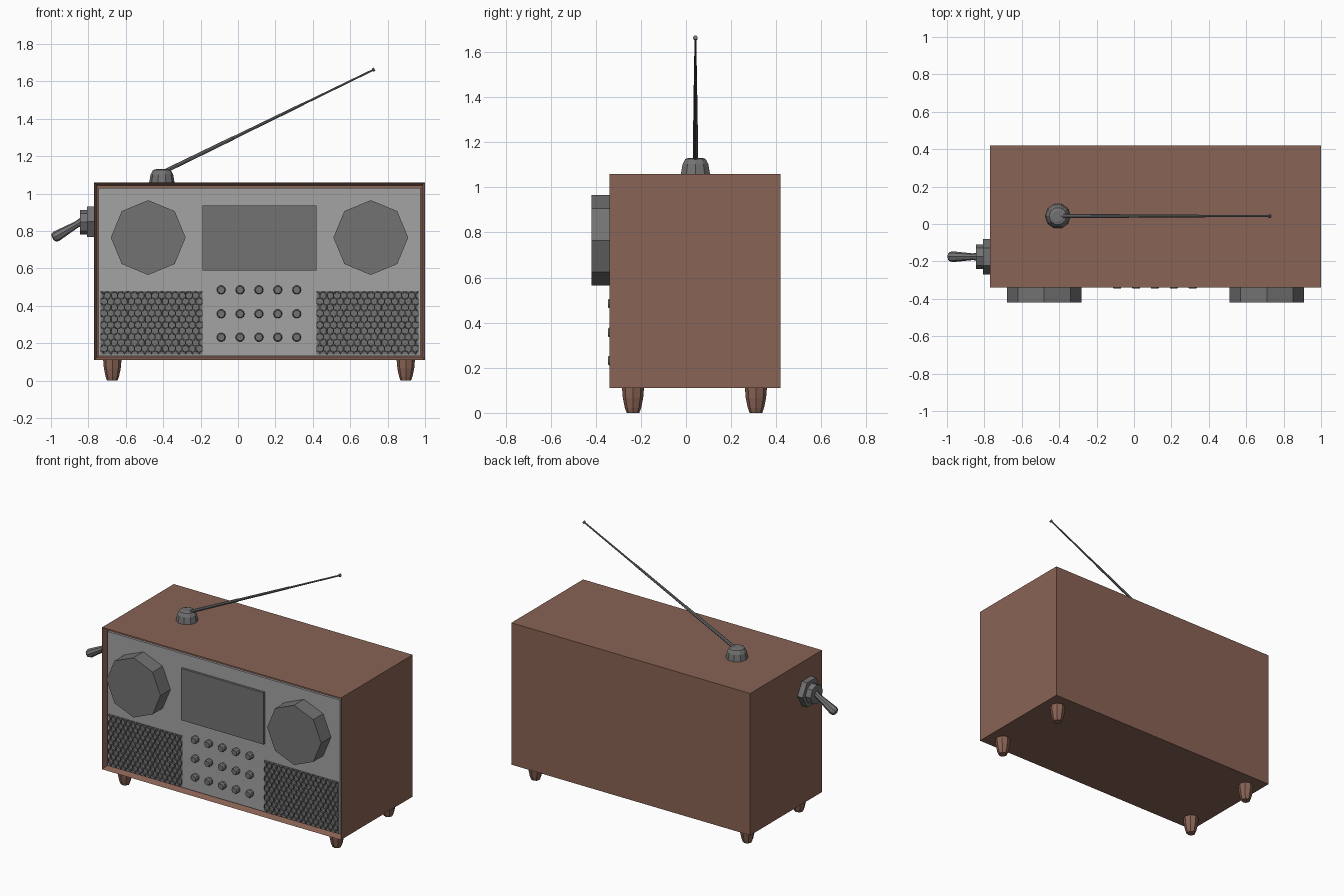
import bpy, bmesh, math
from mathutils import Vector, Matrix

if "Cube" in bpy.data.objects:
    bpy.data.objects.remove(bpy.data.objects["Cube"])


def material(name, rgb):
    m = bpy.data.materials.new(name)
    m.diffuse_color = (*rgb, 1)
    m.use_nodes = True
    m.node_tree.nodes["Principled BSDF"].inputs["Base Color"].default_value = m.diffuse_color
    return m


WOOD = material("brown_wood", (0.25, 0.125, 0.09))
DARK = material("dark_grey", (0.17, 0.17, 0.17))
PALE = material("pale_grey", (0.37, 0.37, 0.37))


def finish(name, bm, mat):
    bmesh.ops.recalc_face_normals(bm, faces=bm.faces)
    mesh = bpy.data.meshes.new(name)
    bm.to_mesh(mesh)
    bm.free()
    mesh.materials.append(mat)
    ob = bpy.data.objects.new(name, mesh)
    bpy.context.collection.objects.link(ob)
    return ob


def add_box(bm, lo, hi):
    lo, hi = Vector(lo), Vector(hi)
    mat = Matrix.Translation((lo + hi) / 2) @ Matrix.Diagonal((*(hi - lo), 1))
    return bmesh.ops.create_cube(bm, size=1, matrix=mat)


def box(name, lo, hi, mat):
    bm = bmesh.new()
    add_box(bm, lo, hi)
    return finish(name, bm, mat)


def lathe(name, profile, sides, origin, direction, mat):
    """Faceted solid from (radius, height) points, turned about a direction."""
    bm = bmesh.new()
    rings = [[bm.verts.new((r * math.cos(math.tau * i / sides),
                            r * math.sin(math.tau * i / sides), h))
              for i in range(sides)] for r, h in profile]
    for a, b in zip(rings, rings[1:]):
        for i in range(sides):
            j = (i + 1) % sides
            bm.faces.new((a[i], a[j], b[j], b[i]))
    bm.faces.new(rings[0])
    bm.faces.new(rings[-1])
    rot = Vector(direction).to_track_quat('Z', 'Y').to_matrix().to_4x4()
    bm.transform(Matrix.Translation(origin) @ rot)
    return finish(name, bm, mat)


def grille(name, x0, x1, z0, z1, y):
    """Slab faced with a honeycomb of sunken holes, trimmed to a rectangle."""
    bm = bmesh.new()
    r = 0.021
    dx, dz = r * math.sqrt(3), r * 1.5
    for row in range(int((z1 - z0) / dz) + 3):
        for col in range(int((x1 - x0) / dx) + 3):
            cx, cz = x0 + (col - 0.5 * (row % 2)) * dx, z0 + row * dz
            bm.faces.new([bm.verts.new((cx + r * math.sin(math.tau * k / 6), y,
                                        cz + r * math.cos(math.tau * k / 6)))
                          for k in range(6)])
    bmesh.ops.remove_doubles(bm, verts=bm.verts, dist=0.001)
    holes = bm.faces[:]
    bmesh.ops.inset_individual(bm, faces=holes, thickness=0.003)
    rim = bmesh.ops.inset_individual(bm, faces=holes, thickness=0.0005)
    bmesh.ops.translate(bm, verts=list({v for f in holes for v in f.verts}),
                        vec=(0, 0.009, 0))
    for co, no in (((x0, 0, 0), (-1, 0, 0)), ((x1, 0, 0), (1, 0, 0)),
                   ((0, 0, z0), (0, 0, -1)), ((0, 0, z1), (0, 0, 1))):
        bmesh.ops.bisect_plane(bm, geom=bm.verts[:] + bm.edges[:] + bm.faces[:],
                               plane_co=co, plane_no=no, clear_outer=True)
    add_box(bm, (x0, y + 0.0095, z0), (x1, y + 0.02, z1))
    return finish(name, bm, DARK)


# Cabinet with a recessed front
bm = bmesh.new()
add_box(bm, (-0.77, -0.34, 0.11), (1.0, 0.42, 1.06))
bm.faces.ensure_lookup_table()
front = min(bm.faces, key=lambda f: f.calc_center_median().y)
bmesh.ops.inset_individual(bm, faces=[front], thickness=0.022)
bmesh.ops.translate(bm, verts=front.verts[:], vec=(0, 0.04, 0))
finish("cabinet", bm, WOOD)

# Front panel and display
FACE = -0.315
box("front_panel", (-0.745, FACE, 0.133), (0.977, -0.295, 1.03), PALE)
box("display", (-0.19, FACE - 0.015, 0.59), (0.42, FACE + 0.01, 0.937), DARK)

# Dials and speaker grilles on both sides
for side, x in (("left", -0.48), ("right", 0.71)):
    lathe(side + "_dial", [(0.2, 0), (0.2, 0.42 + FACE)], 8,
          (x, FACE, 0.765), (0, -1, 0), DARK)
grille("left_grille", -0.735, -0.19, 0.14, 0.48, FACE - 0.012)
grille("right_grille", 0.42, 0.965, 0.14, 0.48, FACE - 0.012)

# Buttons
for row, z in enumerate((0.485, 0.357, 0.232)):
    for col in range(5):
        lathe(f"button_{row}_{col}", [(0.024, 0), (0.024, 0.022), (0.019, 0.03)], 10,
              (-0.09 + 0.101 * col, FACE, z), (0, -1, 0), DARK)

# Feet
for end, x in (("left", -0.672), ("right", 0.897)):
    for depth, y in (("front", -0.235), ("back", 0.31)):
        lathe(f"{depth}_{end}_foot",
              [(0.028, 0), (0.036, 0.022), (0.045, 0.065), (0.049, 0.112)], 8,
              (x, y, 0), (0, 0, 1), WOOD)

# Aerial base, rod and tip
lathe("aerial_base", [(0.068, 0), (0.06, 0.045), (0.047, 0.068), (0.03, 0.073)], 10,
      (-0.407, 0.042, 1.058), (0, 0, 1), DARK)
start, end = Vector((-0.40, 0.042, 1.115)), Vector((0.73, 0.042, 1.665))
L = (end - start).length
lathe("aerial_rod", [(0.011, 0), (0.01, L * 0.33), (0.0085, L * 0.331),
                     (0.0075, L * 0.66), (0.006, L * 0.661), (0.005, L - 0.012),
                     (0.01, L - 0.009), (0.01, L)], 8, start, end - start, DARK)

# Toggle switch on the left side
lathe("switch_plate", [(0.095, 0), (0.095, 0.04)], 6, (-0.768, -0.175, 0.85), (-1, 0, 0), DARK)
lathe("switch_collar", [(0.065, 0), (0.065, 0.04)], 8, (-0.806, -0.175, 0.847), (-1, 0, 0), DARK)
lathe("switch_lever", [(0.022, 0), (0.018, 0.04), (0.025, 0.12), (0.029, 0.165),
                       (0.024, 0.182), (0.012, 0.188)], 8,
      (-0.828, -0.175, 0.855), (-0.155, 0, -0.09), DARK)
